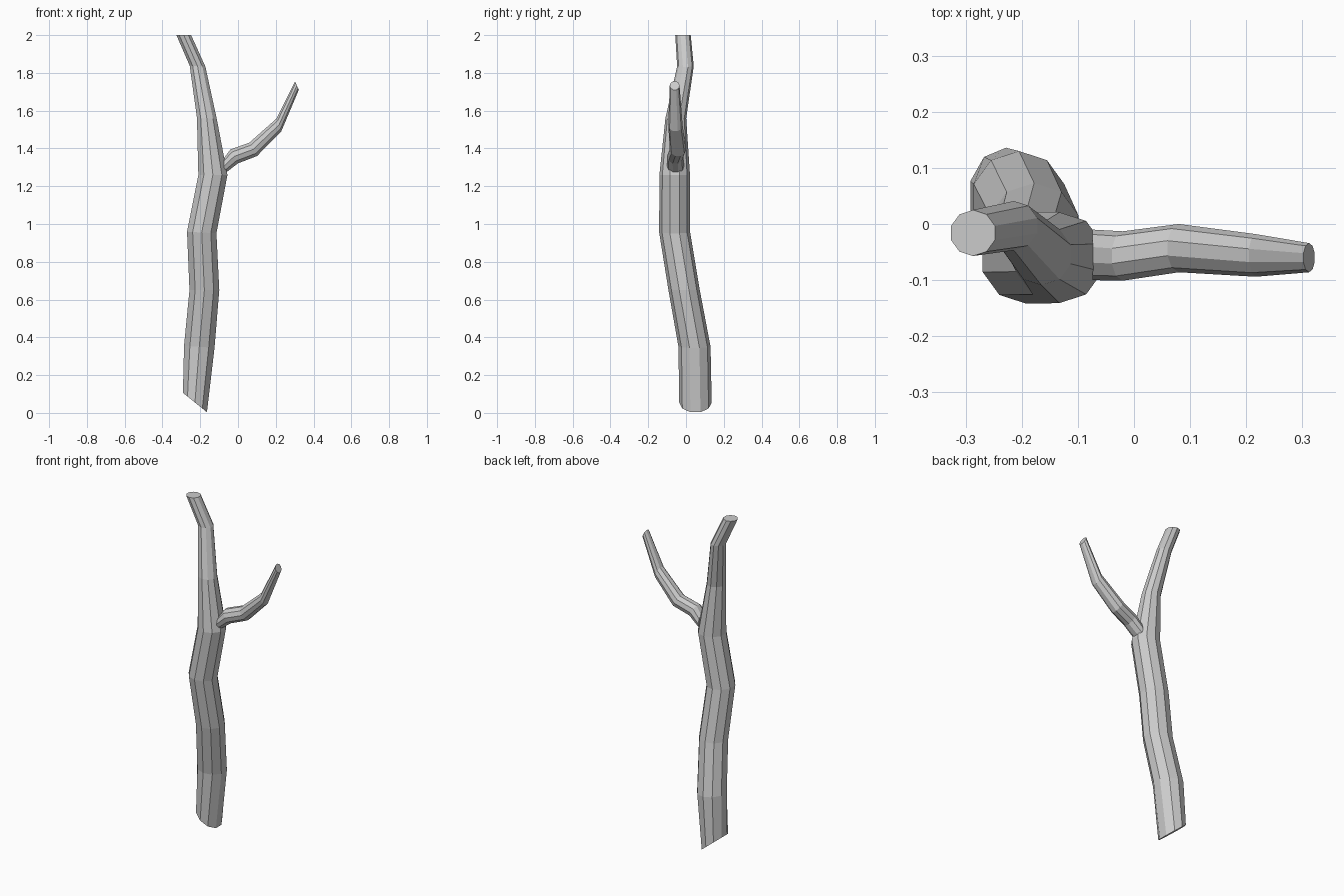
import bpy, bmesh
from math import pi, sin, cos, radians

if "Cube" in bpy.data.objects:
    bpy.data.objects.remove(bpy.data.objects["Cube"])

SIDES = 10


def limb(name, rings):
    """Capped faceted tube; each ring is (x, y, z, radius, tilt towards +x in degrees)."""
    bm = bmesh.new()
    loops = []
    for x, y, z, r, tilt in rings:
        t = radians(tilt)
        loop = []
        for i in range(SIDES):
            a = 2 * pi * (i + 0.5) / SIDES
            u, v = r * cos(a), r * sin(a)
            loop.append(bm.verts.new((x + u * cos(t), y + v, z - u * sin(t))))
        loops.append(loop)
    for low, high in zip(loops, loops[1:]):
        for i in range(SIDES):
            j = (i + 1) % SIDES
            bm.faces.new((low[i], low[j], high[j], high[i]))
    bm.faces.new(loops[0][::-1])
    bm.faces.new(loops[-1])
    bmesh.ops.recalc_face_normals(bm, faces=bm.faces)
    mesh = bpy.data.meshes.new(name)
    bm.to_mesh(mesh)
    bm.free()
    obj = bpy.data.objects.new(name, mesh)
    bpy.context.collection.objects.link(obj)
    return obj


# Crooked trunk with a slanted cut at the foot
limb("trunk", [
    (-0.228, 0.050, 0.055, 0.086, 39),
    (-0.205, 0.045, 0.35, 0.085, 4),
    (-0.178, -0.010, 0.65, 0.083, 0),
    (-0.192, -0.060, 0.955, 0.082, 3),
    (-0.133, -0.060, 1.26, 0.081, 0),
    (-0.165, -0.054, 1.56, 0.055, 2),
    (-0.214, -0.003, 1.835, 0.044, 4),
    (-0.287, -0.016, 2.0, 0.041, 0),
])

# Side branch growing from the upper trunk
limb("side_branch", [
    (-0.074, -0.055, 1.307, 0.045, 90),
    (-0.020, -0.057, 1.358, 0.044, 62),
    (0.080, -0.043, 1.395, 0.043, 60),
    (0.217, -0.056, 1.525, 0.038, 70),
    (0.312, -0.060, 1.733, 0.026, 66),
])
